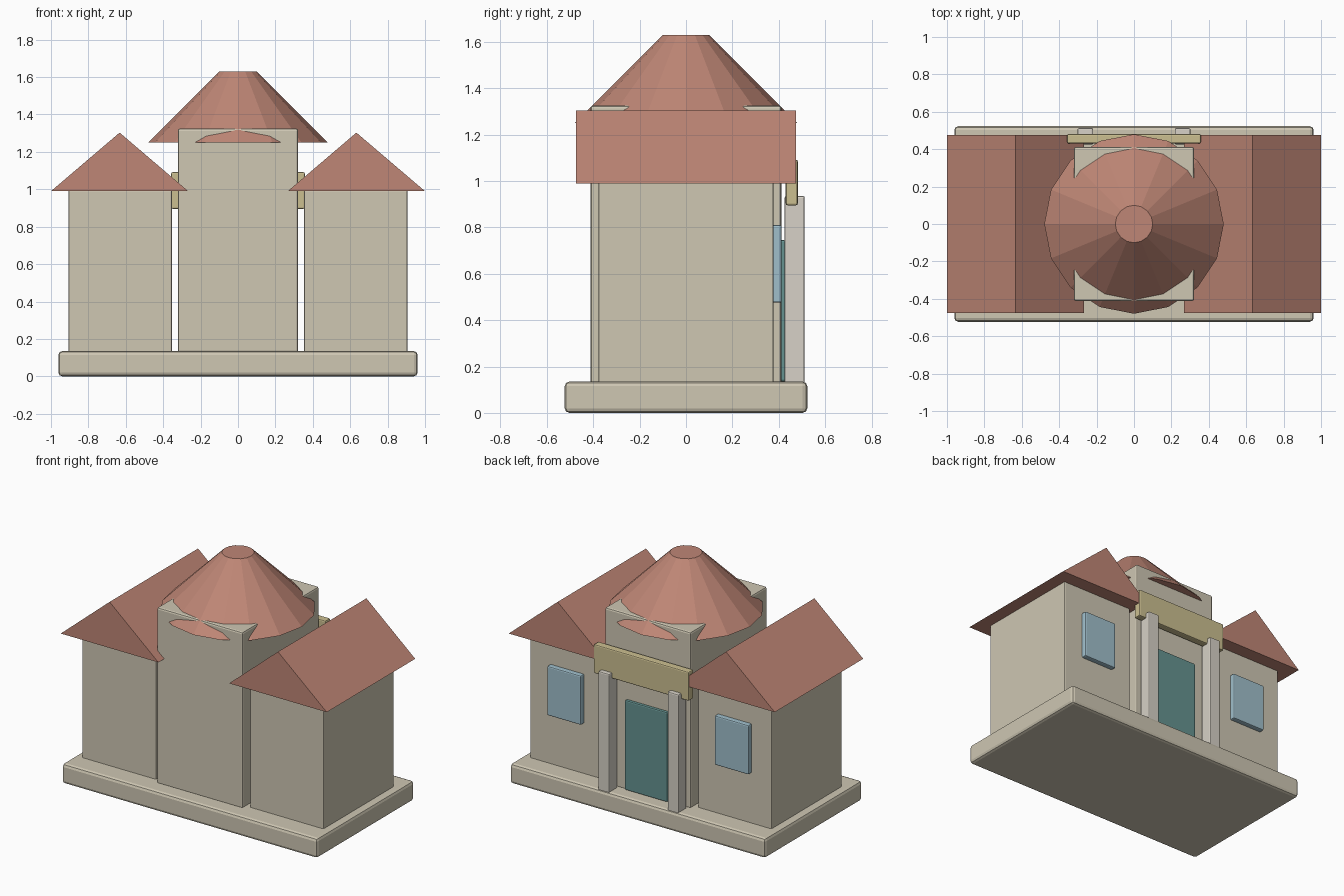
import bpy, bmesh, math

if "Cube" in bpy.data.objects:
    bpy.data.objects.remove(bpy.data.objects["Cube"])

def material(name, rgb):
    m = bpy.data.materials.new(name)
    m.diffuse_color = (*rgb, 1)
    m.use_nodes = True
    m.node_tree.nodes["Principled BSDF"].inputs["Base Color"].default_value = m.diffuse_color
    return m

STONE = material("stone", (0.62, 0.57, 0.45))
PALE = material("pale_stone", (0.68, 0.64, 0.57))
TILE = material("roof_tile", (0.52, 0.24, 0.18))
GOLD = material("ochre", (0.60, 0.52, 0.28))
GLASS = material("glass", (0.35, 0.52, 0.60))
TEAL = material("teal", (0.13, 0.29, 0.28))

def finish(name, bm, mat):
    bmesh.ops.recalc_face_normals(bm, faces=bm.faces)
    me = bpy.data.meshes.new(name)
    bm.to_mesh(me)
    bm.free()
    me.materials.append(mat)
    ob = bpy.data.objects.new(name, me)
    bpy.context.collection.objects.link(ob)
    return ob

def box(name, x, y, z, mat, bevel=0.008):
    bm = bmesh.new()
    bmesh.ops.create_cube(bm, size=1)
    for v in bm.verts:
        v.co = [(a + b) / 2 + c * (b - a) for (a, b), c in zip((x, y, z), v.co)]
    ob = finish(name, bm, mat)
    mod = ob.modifiers.new("bevel", 'BEVEL')
    mod.width, mod.segments = bevel, 2
    return ob

def gable(name, cx, mat):
    bm = bmesh.new()
    prof = [(cx - 0.367, 0.99), (cx + 0.367, 0.99), (cx, 1.303)]
    f = bm.faces.new([bm.verts.new((x, -0.475, z)) for x, z in prof])
    ext = bmesh.ops.extrude_face_region(bm, geom=[f], use_keep_orig=True)
    for v in ext["geom"]:
        if isinstance(v, bmesh.types.BMVert):
            v.co.y = 0.475
    return finish(name, bm, mat)

# Plinth and central tower
box("plinth", (-0.96, 0.96), (-0.523, 0.523), (0, 0.135), STONE, 0.02)
box("tower", (-0.322, 0.322), (-0.412, 0.412), (0.125, 1.325), STONE, 0.012)

# Sixteen-sided truncated cone roof
bm = bmesh.new()
bmesh.ops.create_cone(bm, cap_ends=True, segments=16, radius1=0.48, radius2=0.1, depth=0.38)
bmesh.ops.translate(bm, verts=bm.verts, vec=(0, 0, 1.44))
finish("tower_roof", bm, TILE)

# Wings with gable roofs, windows and entrance columns on both sides
for side, s in (("left", -1), ("right", 1)):
    def span(c, w):
        return (s * c - w / 2, s * c + w / 2)
    box(side + "_wing", span(0.63, 0.554), (-0.378, 0.378), (0.125, 0.995), STONE)
    gable(side + "_gable_roof", s * 0.633, TILE)
    box(side + "_window", span(0.63, 0.255), (0.365, 0.412), (0.475, 0.81), GLASS)
    box(side + "_column", span(0.26, 0.084), (0.425, 0.512), (0.125, 0.935), PALE)

# Door and lintel
box("door", (-0.16, 0.16), (0.395, 0.43), (0.135, 0.745), TEAL)
box("lintel", (-0.357, 0.357), (0.43, 0.482), (0.895, 1.092), GOLD)
